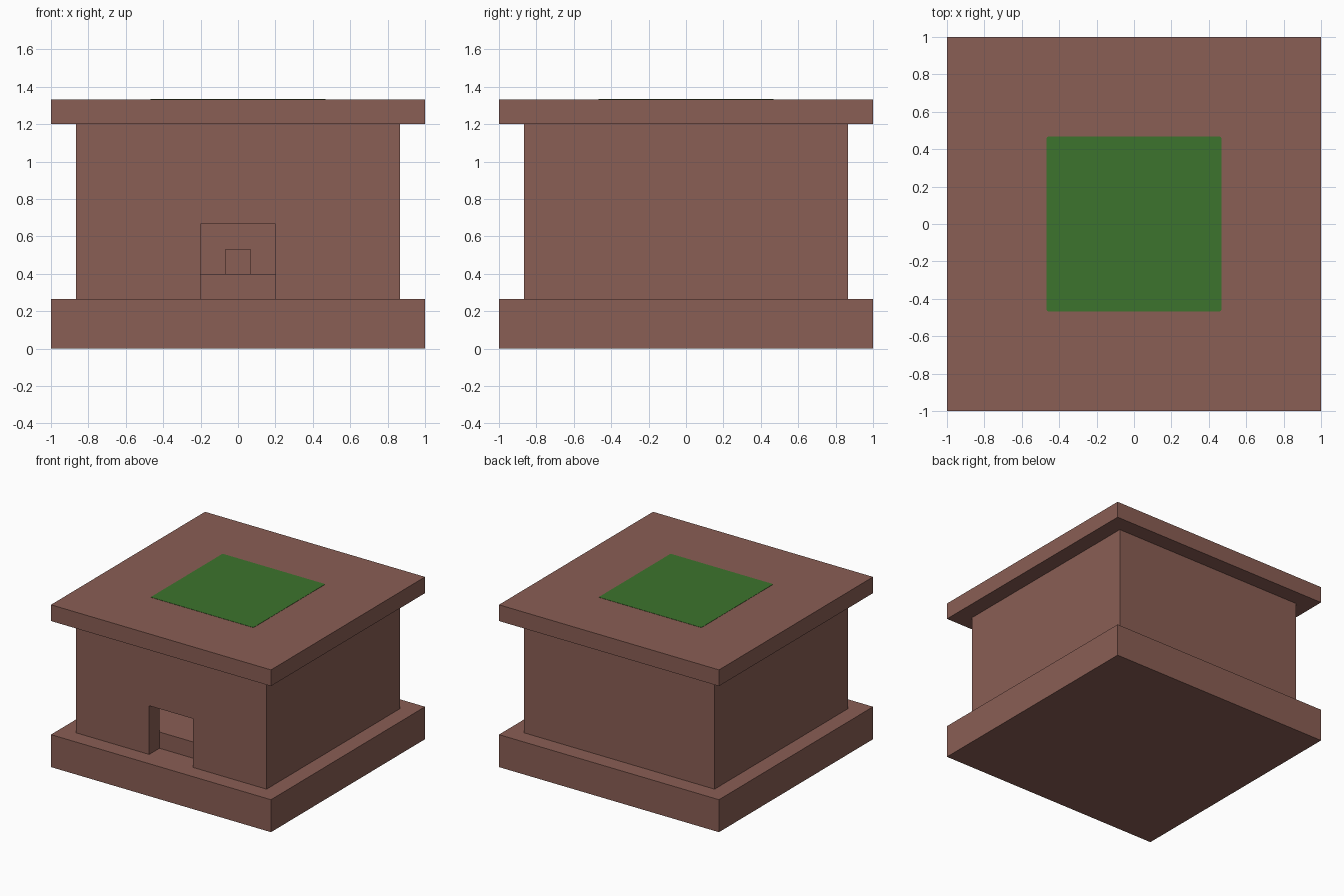
import bpy
import bmesh

if "Cube" in bpy.data.objects:
    bpy.data.objects.remove(bpy.data.objects["Cube"], do_unlink=True)


def material(name, rgb):
    mat = bpy.data.materials.new(name)
    mat.use_nodes = True
    color = (*rgb, 1.0)
    mat.diffuse_color = color
    bsdf = next(n for n in mat.node_tree.nodes if n.type == "BSDF_PRINCIPLED")
    bsdf.inputs["Base Color"].default_value = color
    return mat


brown = material("brown clay", (0.254, 0.112, 0.089))
green = material("leaf green", (0.045, 0.174, 0.026))


def box(name, mat, width, depth, z0, z1, y=0.0):
    """Upright block centred on x, from height z0 to z1."""
    bm = bmesh.new()
    bmesh.ops.create_cube(bm, size=1.0)
    bmesh.ops.scale(bm, vec=(width, depth, z1 - z0), verts=bm.verts)
    bmesh.ops.translate(bm, vec=(0, y, (z0 + z1) / 2), verts=bm.verts)
    mesh = bpy.data.meshes.new(name)
    bm.to_mesh(mesh)
    bm.free()
    mesh.materials.append(mat)
    obj = bpy.data.objects.new(name, mesh)
    bpy.context.collection.objects.link(obj)
    return obj


def cut(target, cutter):
    """Subtract the cutter from the target and discard it."""
    cutter.hide_render = True
    mod = target.modifiers.new("cut", "BOOLEAN")
    mod.operation = "DIFFERENCE"
    mod.solver = "EXACT"
    mod.object = cutter
    bpy.context.view_layer.objects.active = target
    bpy.ops.object.modifier_apply(modifier=mod.name)
    bpy.data.objects.remove(cutter, do_unlink=True)


UNIT = 2 / 30            # the whole design sits on this module
BASE_TOP = 4 * UNIT
FLOOR_TOP = 6 * UNIT
WALL_TOP = 18 * UNIT
ROOF_TOP = 20 * UNIT
OUTER = 26 * UNIT
INNER = 22 * UNIT

# Foundation and overhanging roof slab
box("base", brown, 2, 2, 0, BASE_TOP)
box("roof", brown, 2, 2, WALL_TOP, ROOF_TOP)

# Hollow walls with a front doorway
walls = box("walls", brown, OUTER, OUTER, BASE_TOP, WALL_TOP)
cut(walls, box("chamber_cutter", brown, INNER, INNER, 0, 2))
cut(walls, box("doorway_cutter", brown, 6 * UNIT, 6 * UNIT, 0, 10 * UNIT, y=-OUTER / 2))

# Raised floor inside and the small block standing on it
box("inner_floor", brown, INNER, INNER, BASE_TOP, FLOOR_TOP)
box("inner_block", brown, 2 * UNIT, 2 * UNIT, FLOOR_TOP, FLOOR_TOP + 2 * UNIT)

# Thin green panel on the roof, corners slightly eased
panel = box("roof_panel", green, 14 * UNIT, 14 * UNIT, ROOF_TOP - 0.002, ROOF_TOP + 0.002)
bm = bmesh.new()
bm.from_mesh(panel.data)
corners = [e for e in bm.edges if abs(e.verts[0].co.z - e.verts[1].co.z) > 0.001]
bmesh.ops.bevel(bm, geom=corners, offset=0.008, segments=2, profile=0.5, affect="EDGES")
bm.to_mesh(panel.data)
bm.free()
